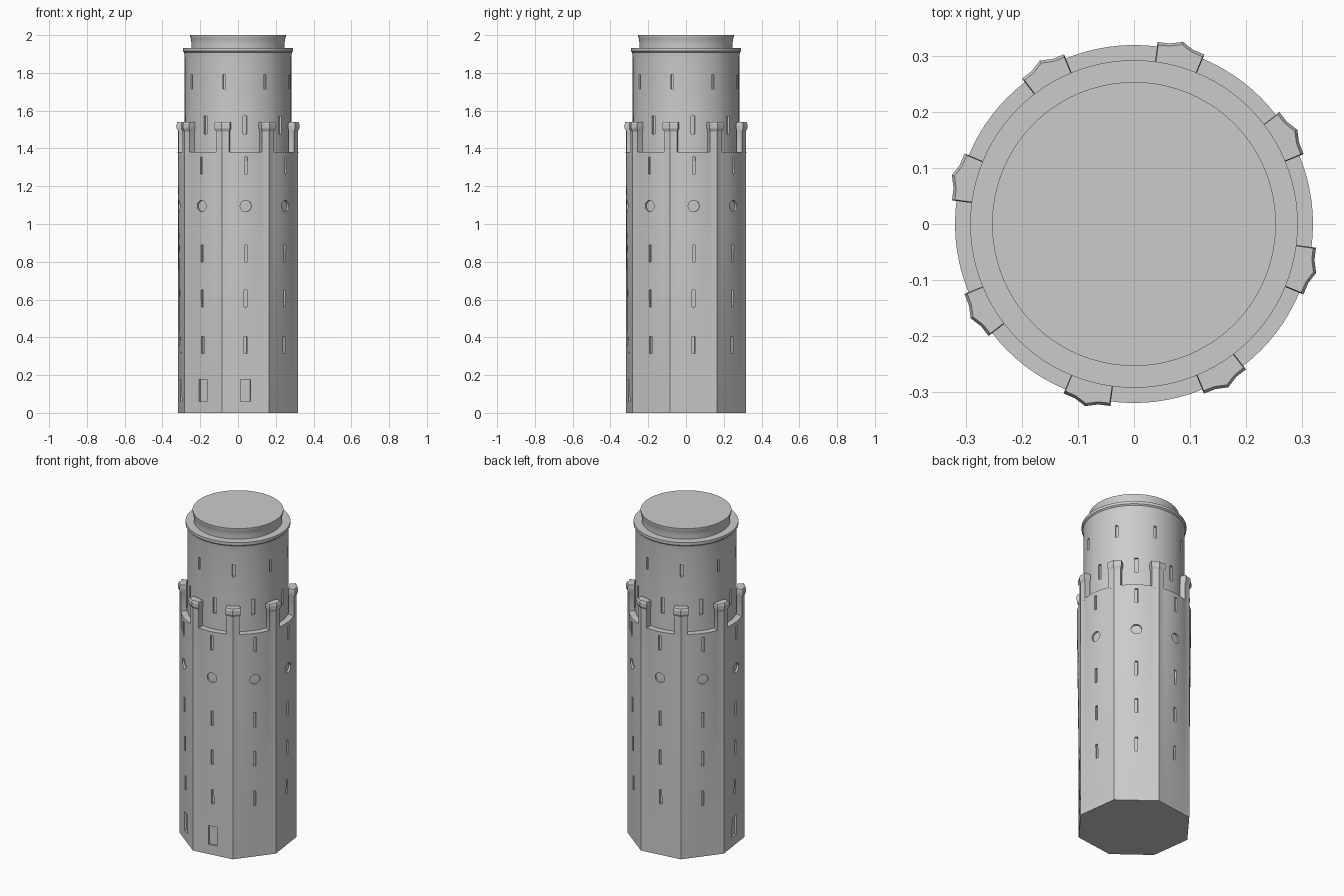
import bpy, bmesh, math
from mathutils import Matrix

if "Cube" in bpy.data.objects:
    bpy.data.objects.remove(bpy.data.objects["Cube"])

stone = bpy.data.materials.new("grey stone")
stone.diffuse_color = (0.6, 0.6, 0.6, 1)
stone.use_nodes = True
stone.node_tree.nodes["Principled BSDF"].inputs["Base Color"].default_value = stone.diffuse_color

N = 96                      # samples round the tower
A0 = math.radians(-15)      # first octagon corner
STEP = math.pi / 4
CORNER, ROUND = 0.328, 0.319
APO = CORNER * math.cos(STEP / 2)
BODY_TOP = 1.38


def oct_r(a):
    """Octagon radius at angle a."""
    d = (a - A0) % STEP - STEP / 2
    return APO / math.cos(d)


def top_r(a):
    """Rounded outline that keeps the octagon corners."""
    return max(oct_r(a), ROUND)


def make(name, bm, smooth=True):
    bmesh.ops.recalc_face_normals(bm, faces=bm.faces[:])
    me = bpy.data.meshes.new(name)
    bm.to_mesh(me)
    bm.free()
    me.materials.append(stone)
    ob = bpy.data.objects.new(name, me)
    bpy.context.collection.objects.link(ob)
    if smooth:
        smooth_it(ob)
    return ob


def smooth_it(ob):
    bpy.ops.object.select_all(action='DESELECT')
    ob.select_set(True)
    bpy.context.view_layer.objects.active = ob
    bpy.ops.object.shade_smooth_by_angle(angle=math.radians(22))


def skin(bm, rings):
    """Join closed rings of points and cap both ends."""
    vs = [[bm.verts.new(p) for p in ring] for ring in rings]
    n = len(vs[0])
    for lo, hi in zip(vs, vs[1:]):
        for i in range(n):
            j = (i + 1) % n
            bm.faces.new((lo[i], lo[j], hi[j], hi[i]))
    bm.faces.new(vs[0][::-1])
    bm.faces.new(vs[-1])


def polar(r, a, z):
    return (r * math.cos(a), r * math.sin(a), z)


def box_cut(bm, a, z, w, h, r):
    """Rectangular opening whose back sits at radius r."""
    m = (Matrix.Rotation(a, 4, 'Z') @ Matrix.Translation((r + 0.05, 0, z))
         @ Matrix.Diagonal((0.1, w, h, 1)))
    bmesh.ops.create_cube(bm, size=1, matrix=m)


def round_cut(bm, a, z, rad, r):
    m = (Matrix.Rotation(a, 4, 'Z') @ Matrix.Translation((r + 0.05, 0, z))
         @ Matrix.Rotation(math.pi / 2, 4, 'Y'))
    bmesh.ops.create_cone(bm, cap_ends=True, segments=20, radius1=rad,
                          radius2=rad, depth=0.1, matrix=m)


def carve(ob, bm):
    cutter = make("window_cutter", bm, False)
    cutter.hide_render = True
    mod = ob.modifiers.new("openings", 'BOOLEAN')
    mod.operation, mod.solver, mod.object = 'DIFFERENCE', 'EXACT', cutter
    bpy.context.view_layer.objects.active = ob
    bpy.ops.object.modifier_apply(modifier=mod.name)
    bpy.data.objects.remove(cutter)
    smooth_it(ob)


# tower body: octagon at the base blending into a round top
angles = [A0 + 2 * math.pi * i / N for i in range(N)]
rings = []
for k in range(7):
    t = k / 6
    rings.append([polar(oct_r(a) * (1 - t) + top_r(a) * t, a, t * BODY_TOP)
                  for a in angles])
bm = bmesh.new()
skin(bm, rings)
body = make("tower_body", bm, False)

# body openings: slits, round windows and three doors
bm = bmesh.new()
for k in range(8):
    a = A0 + STEP * (k + 0.5)

    def back(z):
        return APO + (ROUND - APO) * z / BODY_TOP - 0.012
    for z in (0.36, 0.605, 0.845, 1.31):
        box_cut(bm, a, z, 0.015, 0.09, back(z))
    round_cut(bm, a, 1.095, 0.03, back(1.095))
    if k in (4, 5, 6):
        box_cut(bm, a, 0.118, 0.053, 0.116, back(0.118))
carve(body, bm)

# upper drum with a projecting rim and a flared cap
profile = [(0.282, 1.37), (0.282, 1.6), (0.282, 1.88), (0.285, 1.908),
           (0.292, 1.915), (0.292, 1.932), (0.246, 1.932), (0.246, 1.955),
           (0.249, 1.98), (0.253, 1.99), (0.253, 2.0)]
bm = bmesh.new()
skin(bm, [[polar(r, a, z) for a in angles] for r, z in profile])
drum = make("upper_drum", bm, False)

# drum slits: lower row over the faces, upper row over the corners
bm = bmesh.new()
for k in range(8):
    box_cut(bm, A0 + STEP * (k + 0.5), 1.525, 0.02, 0.095, 0.27)
    box_cut(bm, A0 + STEP * k, 1.753, 0.016, 0.075, 0.27)
carve(drum, bm)

# corner posts with wider heads
bm = bmesh.new()
levels = [(1.37, 0.0, 6.5), (1.49, 0.0, 6.5), (1.505, 0.008, 7.6),
          (1.53, 0.008, 7.6), (1.54, 0.003, 7.3)]
for k in range(8):
    c = A0 + STEP * k
    rings = []
    for z, grow, half in levels:
        arc = [c + math.radians(half) * f for f in (-1, -0.5, 0, 0.5, 1)]
        ring = [polar(top_r(a) + grow, a, z) for a in arc]
        ring += [polar(0.288, a, z) for a in reversed(arc)]
        rings.append(ring)
    skin(bm, rings)
make("corner_posts", bm)
